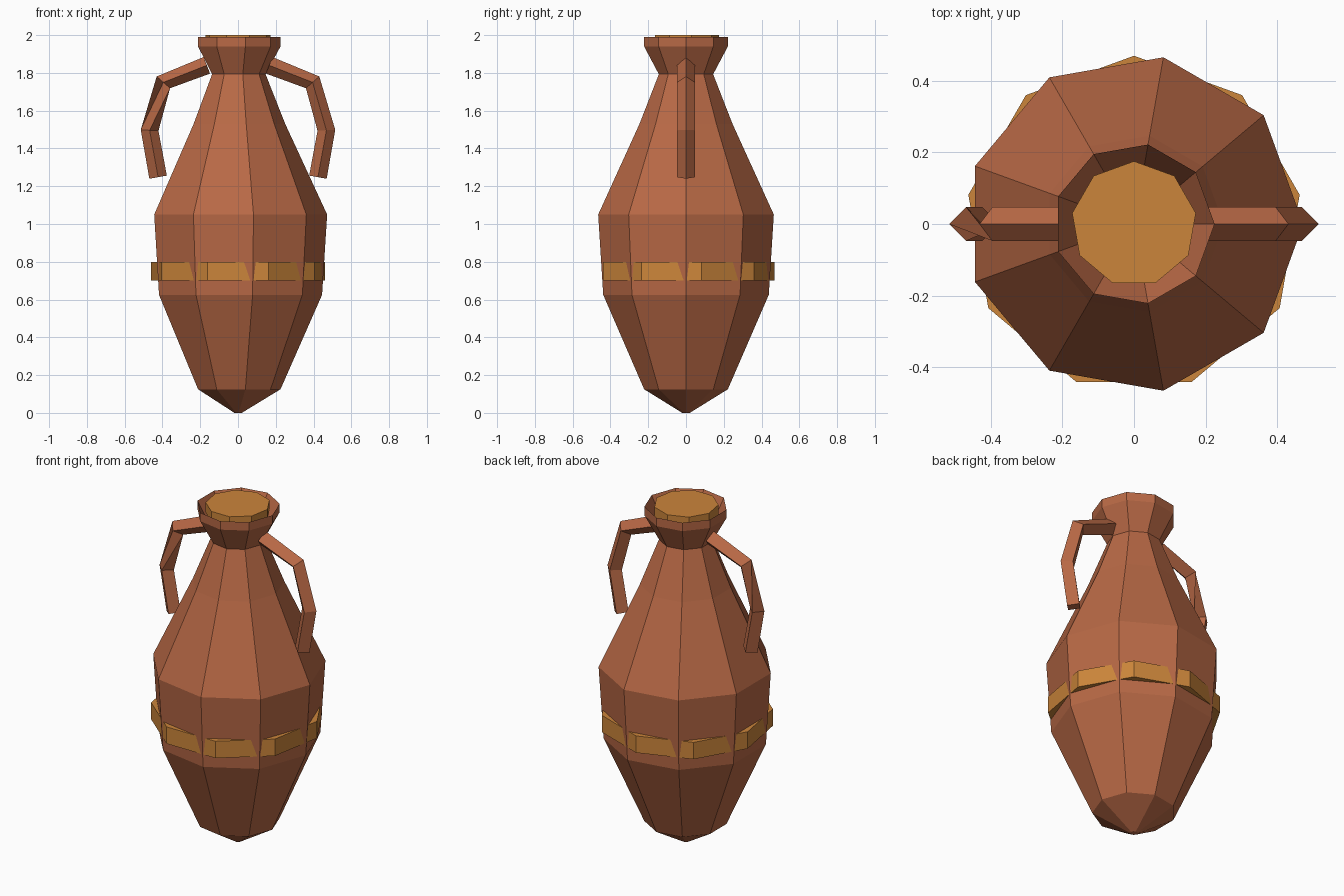
import bpy, bmesh, math
from mathutils import Vector

if "Cube" in bpy.data.objects:
    bpy.data.objects.remove(bpy.data.objects["Cube"])


def material(name, rgb):
    m = bpy.data.materials.new(name)
    m.diffuse_color = (*rgb, 1)
    m.use_nodes = True
    m.node_tree.nodes["Principled BSDF"].inputs["Base Color"].default_value = m.diffuse_color
    return m


terracotta = material("terracotta", (0.48, 0.14, 0.06))
ochre = material("ochre", (0.60, 0.235, 0.043))


def loft(name, rings, mat):
    """Skin a list of equal-sized vertex rings and cap both ends."""
    bm = bmesh.new()
    loops = [[bm.verts.new(p) for p in ring] for ring in rings]
    n = len(loops[0])
    for a, b in zip(loops, loops[1:]):
        for i in range(n):
            j = (i + 1) % n
            bm.faces.new((a[i], a[j], b[j], b[i]))
    bm.faces.new(loops[0][::-1])
    bm.faces.new(loops[-1])
    bmesh.ops.recalc_face_normals(bm, faces=bm.faces)
    me = bpy.data.meshes.new(name)
    bm.to_mesh(me)
    bm.free()
    me.materials.append(mat)
    ob = bpy.data.objects.new(name, me)
    bpy.context.collection.objects.link(ob)
    return ob


def lathe(name, profile, mat, start=0.0, sides=9):
    angles = [start + math.tau * i / sides for i in range(sides)]
    rings = [[(r * math.cos(a), r * math.sin(a), z) for a in angles]
             for r, z in profile]
    return loft(name, rings, mat)


# Body with flared, hollow mouth
lathe("body", [(0.02, 0), (0.225, 0.125), (0.445, 0.625), (0.472, 1.05),
               (0.25, 1.53), (0.146, 1.793), (0.225, 1.94), (0.225, 1.99),
               (0.13, 1.80)], terracotta)

# Decorative band and lid, turned so a corner faces the back
lathe("band", [(0.469, 0.70), (0.469, 0.80)], ochre, math.pi / 2)
lathe("lid", [(0.175, 1.94), (0.175, 2.0)], ochre, math.pi / 2)

# Handles: diamond section swept along a bent path
PATH = [(0.165, 1.84), (0.395, 1.75), (0.468, 1.496), (0.423, 1.248)]


def handle(name, side, twist):
    pts = [Vector((side * x, 0, z)) for x, z in PATH]
    rings = []
    for i, p in enumerate(pts):
        t = (pts[min(i + 1, 3)] - pts[max(i - 1, 0)]).normalized()
        out = Vector((-t.z * side, 0, t.x * side))
        front = Vector((0, -1, 0))
        ring = [p + 0.047 * d for d in (out, front, -out, -front)]
        # the left handle turns a quarter between its two middle joints
        if twist and i >= 2:
            ring = ring[-1:] + ring[:-1]
        rings.append(ring)
    loft(name, rings, terracotta)


handle("right_handle", 1, False)
handle("left_handle", -1, True)
